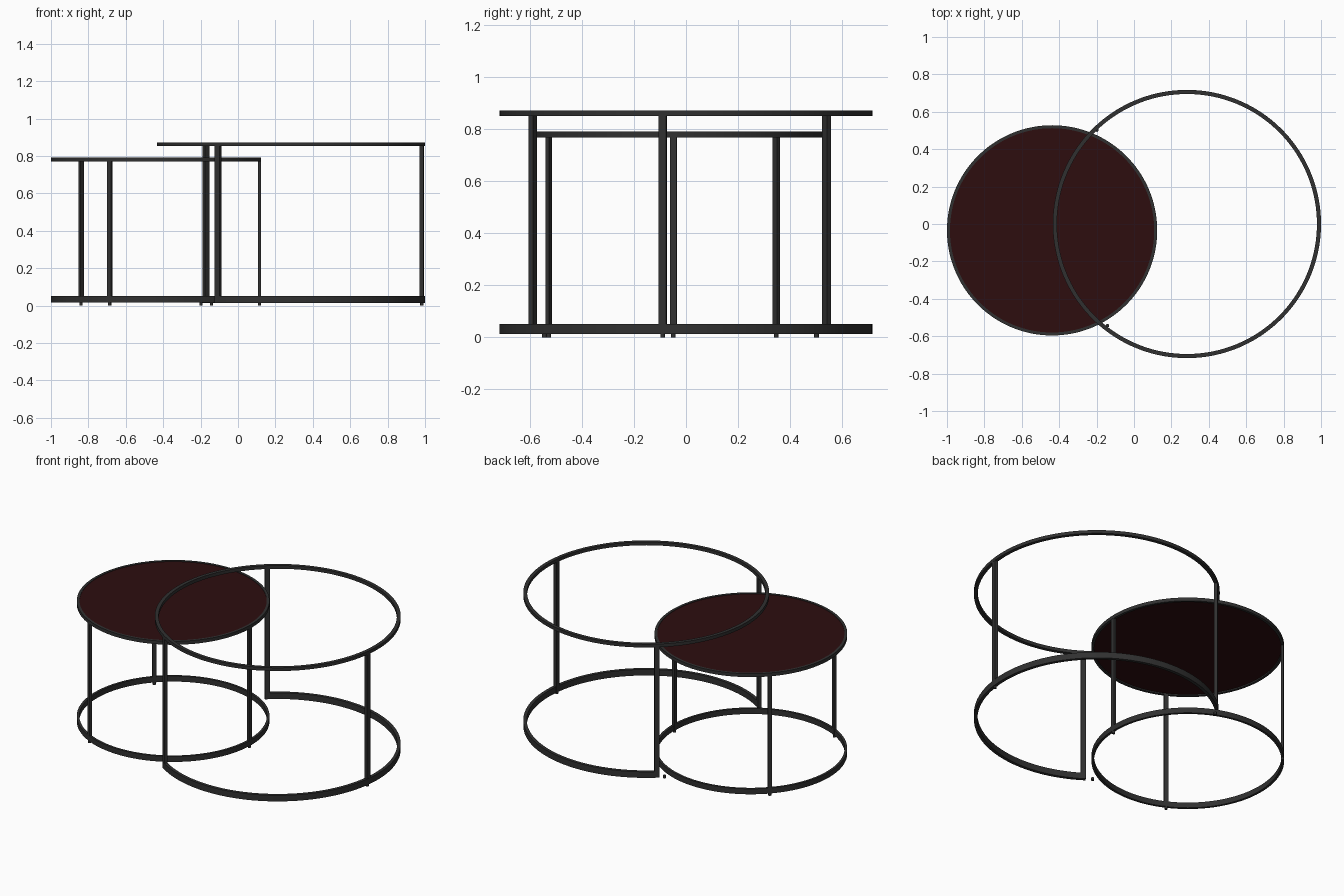
import bpy, bmesh, math
from mathutils import Matrix, Vector

if "Cube" in bpy.data.objects:
    bpy.data.objects.remove(bpy.data.objects["Cube"])


def material(name, color, rough):
    m = bpy.data.materials.new(name)
    m.use_nodes = True
    m.diffuse_color = (*color, 1)
    bsdf = m.node_tree.nodes["Principled BSDF"]
    bsdf.inputs["Base Color"].default_value = (*color, 1)
    bsdf.inputs["Roughness"].default_value = rough
    return m


METAL = material("dark metal", (0.03, 0.03, 0.03), 0.5)
RED = material("deep red top", (0.026, 0.004, 0.0047), 0.5)


def finish(name, bm, mat, center):
    bmesh.ops.recalc_face_normals(bm, faces=bm.faces)
    mesh = bpy.data.meshes.new(name)
    bm.to_mesh(mesh)
    bm.free()
    mesh.materials.append(mat)
    ob = bpy.data.objects.new(name, mesh)
    ob.location = (*center, 0)
    bpy.context.collection.objects.link(ob)
    bpy.ops.object.select_all(action='DESELECT')
    ob.select_set(True)
    bpy.context.view_layer.objects.active = ob
    bpy.ops.object.shade_smooth_by_angle(angle=math.radians(30))
    return ob


def band(name, center, r_in, r_out, z0, z1, start=0, sweep=360):
    """Flat bar bent round the centre; a sweep under a full turn gets capped ends."""
    bm = bmesh.new()
    full = sweep == 360
    steps = round(sweep / 2.5)
    rows = []
    for i in range(steps + (not full)):
        a = math.radians(start + sweep * i / steps)
        c, s = math.cos(a), math.sin(a)
        rows.append([bm.verts.new((r * c, r * s, z)) for r, z in
                     ((r_in, z0), (r_out, z0), (r_out, z1), (r_in, z1))])
    for i in range(steps):
        a, b = rows[i], rows[(i + 1) % len(rows)]
        for k in range(4):
            n = (k + 1) % 4
            bm.faces.new((a[k], b[k], b[n], a[n]))
    if not full:
        bm.faces.new(rows[0])
        bm.faces.new(rows[-1])
    return finish(name, bm, METAL, center)


def leg(name, center, radius, angle, depth, width, z0, z1):
    bm = bmesh.new()
    turn = Matrix.Rotation(math.radians(angle), 4, 'Z')
    place = Matrix.Translation((radius, 0, (z0 + z1) / 2))
    size = Matrix.Diagonal((depth, width, z1 - z0, 1))
    bmesh.ops.create_cube(bm, size=1, matrix=turn @ place @ size)
    return finish(name, bm, METAL, center)


def cylinder(name, center, radius, z0, z1, mat, segments, offset=(0, 0)):
    bm = bmesh.new()
    bmesh.ops.create_cone(bm, cap_ends=True, segments=segments, radius1=radius, radius2=radius,
                          depth=z1 - z0, matrix=Matrix.Translation((*offset, (z0 + z1) / 2)))
    return finish(name, bm, mat, center)


def foot(name, center, radius, angle):
    a = math.radians(angle)
    cylinder(name, center, 0.009, 0, 0.016, METAL, 16,
             (radius * math.cos(a), radius * math.sin(a)))


# Large table: open base arc, full top hoop, three flat legs
BIG = (0.283, 0)
big_legs = {"front": -123.5, "side": -7.3, "back": 130}
band("large_top_hoop", BIG, 0.695, 0.717, 0.852, 0.873)
band("large_base_arc", BIG, 0.697, 0.717, 0.013, 0.052, -124.7, 255.9)
for part, angle in big_legs.items():
    leg(f"large_{part}_leg", BIG, 0.706, angle, 0.02, 0.03, 0.013, 0.854)
foot("large_front_foot", BIG, 0.69, -128)
foot("large_side_foot", BIG, 0.706, -7.3)
foot("large_back_foot", BIG, 0.695, 133.8)

# Small table: two hoops, red top disc, three flat legs
SMALL = (-0.438, -0.034)
band("small_top_hoop", SMALL, 0.546, 0.562, 0.769, 0.791)
band("small_base_hoop", SMALL, 0.547, 0.562, 0.015, 0.05)
cylinder("small_top_disc", SMALL, 0.547, 0.777, 0.788, RED, 144)
for part, angle in {"front": -116.7, "side": -1.5, "back": 136.5}.items():
    leg(f"small_{part}_leg", SMALL, 0.553, angle, 0.016, 0.026, 0.015, 0.772)
    foot(f"small_{part}_foot", SMALL, 0.553, angle)
